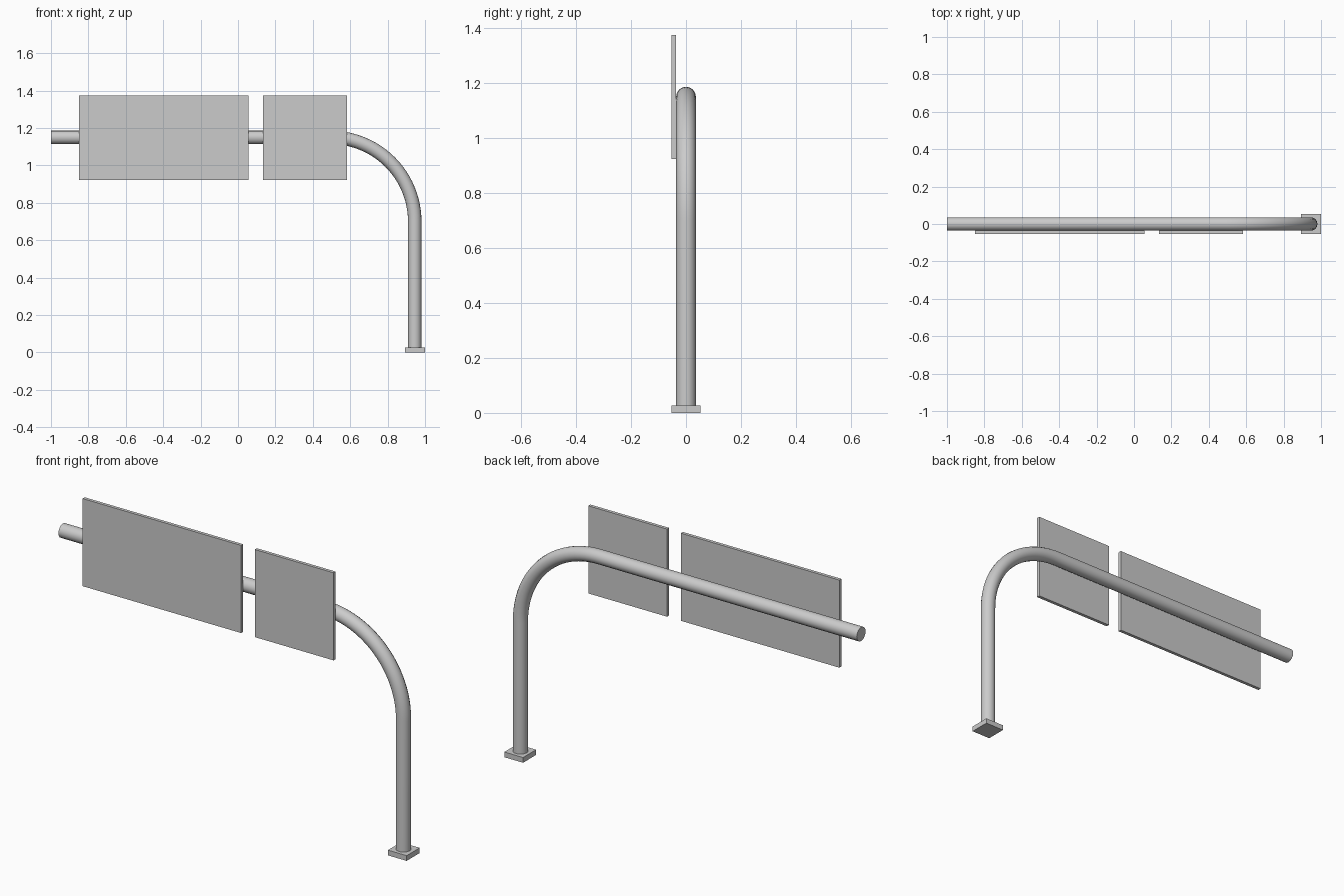
import bpy
import math
from mathutils import Vector

cube = bpy.data.objects.get("Cube")
if cube:
    bpy.data.objects.remove(cube, do_unlink=True)

# Single painted-metal colour
grey = bpy.data.materials.new("light grey metal")
grey.use_nodes = True
colour = (0.6, 0.6, 0.6, 1)
grey.diffuse_color = colour
grey.node_tree.nodes["Principled BSDF"].inputs["Base Color"].default_value = colour


def box(name, low, high):
    low, high = Vector(low), Vector(high)
    bpy.ops.mesh.primitive_cube_add(size=1, location=(low + high) / 2)
    obj = bpy.context.object
    obj.name = name
    obj.scale = high - low
    bpy.ops.object.transform_apply(location=False, rotation=False, scale=True)
    obj.data.materials.append(grey)
    return obj


# Base plate and the two sign panels
box("base_plate", (0.893, -0.053, 0), (1.0, 0.053, 0.027))
for name, x0, x1 in (("large_panel", -0.85, 0.055), ("small_panel", 0.133, 0.583)):
    box(name, (x0, -0.053, 0.923), (x1, -0.036, 1.375))

# Bent pole: upright, quarter bend, horizontal arm
POLE_X, ARM_Z, BEND, RADIUS, STEPS = 0.945, 1.15, 0.45, 0.036, 24
path = [(POLE_X, 0, 0.02)]
for i in range(STEPS + 1):
    a = math.pi / 2 * i / STEPS
    path.append((POLE_X - BEND + BEND * math.cos(a), 0,
                 ARM_Z - BEND + BEND * math.sin(a)))
path.append((-1, 0, ARM_Z))

curve = bpy.data.curves.new("pole", "CURVE")
curve.dimensions = "3D"
curve.bevel_depth = RADIUS
curve.bevel_resolution = 6
curve.use_fill_caps = True
spline = curve.splines.new("POLY")
spline.points.add(len(path) - 1)
for point, co in zip(spline.points, path):
    point.co = (*co, 1)
pole = bpy.data.objects.new("pole", curve)
bpy.context.collection.objects.link(pole)
curve.materials.append(grey)

# Turn the curve into a mesh, smooth but with sharp end caps
bpy.ops.object.select_all(action="DESELECT")
pole.select_set(True)
bpy.context.view_layer.objects.active = pole
bpy.ops.object.convert(target="MESH")
bpy.ops.object.shade_smooth_by_angle(angle=math.radians(40))
